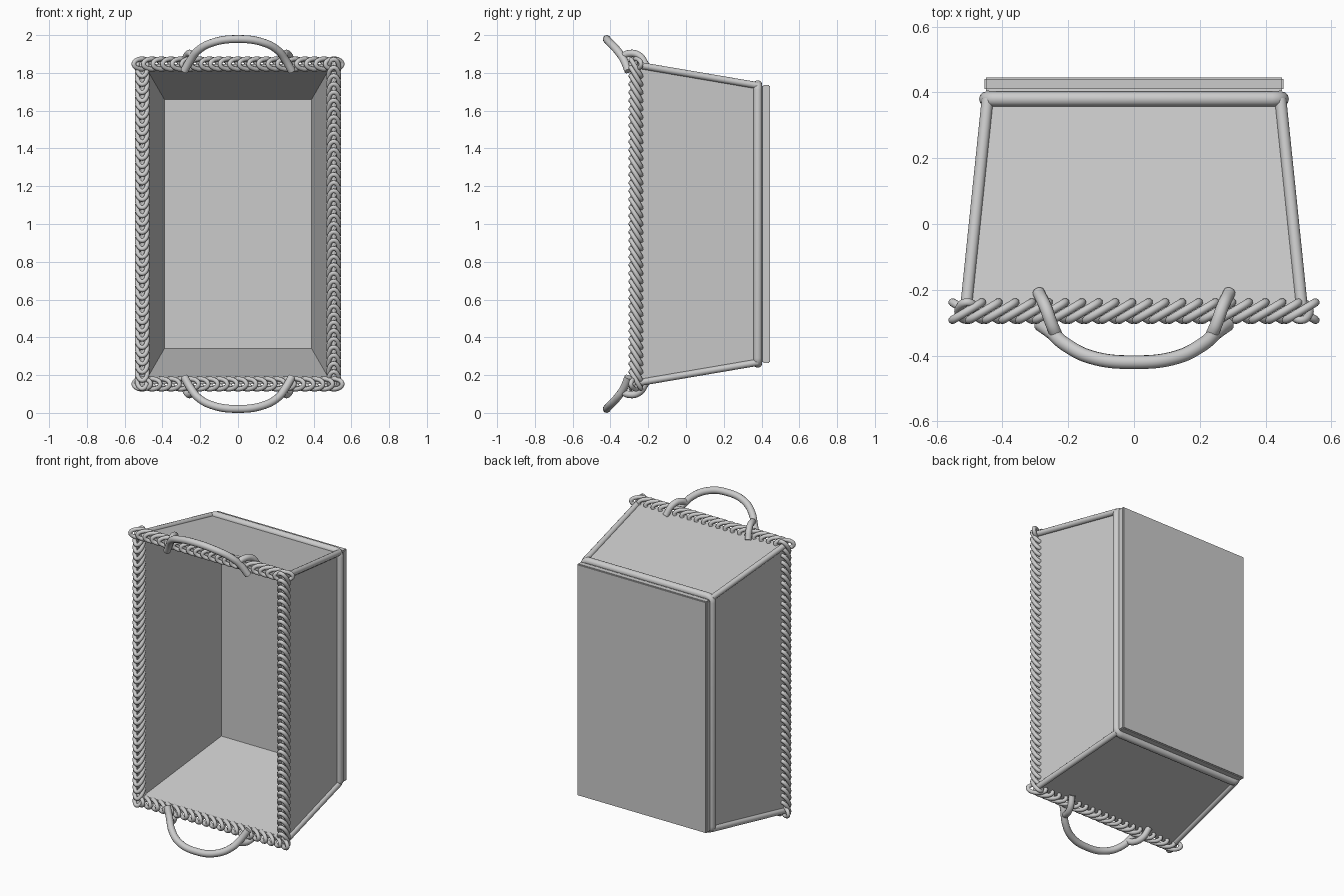
import bpy, bmesh, math
from mathutils import Vector, Matrix

if "Cube" in bpy.data.objects:
    bpy.data.objects.remove(bpy.data.objects["Cube"])

CZ = 1.0  # mid height


def finish(name, bm, angle=40):
    bmesh.ops.recalc_face_normals(bm, faces=bm.faces)
    me = bpy.data.meshes.new(name)
    bm.to_mesh(me)
    bm.free()
    ob = bpy.data.objects.new(name, me)
    bpy.context.collection.objects.link(ob)
    bpy.ops.object.select_all(action='DESELECT')
    ob.select_set(True)
    bpy.context.view_layer.objects.active = ob
    bpy.ops.object.shade_smooth_by_angle(angle=math.radians(angle))
    return ob


def tube(name, pts, r, closed=False, smooth=True):
    cu = bpy.data.curves.new(name, 'CURVE')
    cu.dimensions = '3D'
    cu.bevel_depth = r
    cu.bevel_resolution = 4
    cu.use_fill_caps = True
    cu.resolution_u = 8
    if smooth:
        sp = cu.splines.new('BEZIER')
        sp.bezier_points.add(len(pts) - 1)
        for bp, p in zip(sp.bezier_points, pts):
            bp.co = p
            bp.handle_left_type = bp.handle_right_type = 'AUTO'
    else:
        sp = cu.splines.new('POLY')
        sp.points.add(len(pts) - 1)
        for sp_p, p in zip(sp.points, pts):
            sp_p.co = (*p, 1)
    sp.use_cyclic_u = closed
    ob = bpy.data.objects.new(name, cu)
    bpy.context.collection.objects.link(ob)
    bpy.ops.object.select_all(action='DESELECT')
    ob.select_set(True)
    bpy.context.view_layer.objects.active = ob
    bpy.ops.object.convert(target='MESH')
    bpy.ops.object.shade_smooth_by_angle(angle=math.radians(50))


# tapered open tray: outer back, outer rim, inner rim, inner floor
bm = bmesh.new()
loops = []
for hx, hz, y in ((.44, .73, .41), (.512, .846, -.265), (.478, .812, -.265), (.39, .66, .39)):
    loops.append([bm.verts.new((sx * hx, y, CZ + sz * hz))
                  for sx, sz in ((-1, -1), (1, -1), (1, 1), (-1, 1))])
for a, b in zip(loops, loops[1:]):
    for i in range(4):
        j = (i + 1) % 4
        bm.faces.new((a[i], a[j], b[j], b[i]))
bm.faces.new(loops[0])
bm.faces.new(loops[-1])
finish("tray_body", bm, 30)

# back board
bm = bmesh.new()
bmesh.ops.create_cube(bm, size=1, matrix=Matrix.Translation((0, .425, CZ)) @ Matrix.Diagonal((.91, .04, 1.47, 1)))
bmesh.ops.bevel(bm, geom=bm.edges[:], offset=.005, segments=2, affect='EDGES')
finish("back_board", bm, 50)

# round band around the back edge, with small rounded corners
band = []
for k, (sx, sz) in enumerate(((1, 1), (-1, 1), (-1, -1), (1, -1))):
    for t in range(5):
        a = math.radians(90 * k + 22.5 * t)
        band.append((sx * .418 + .03 * math.cos(a), .38, CZ + sz * .708 + .03 * math.sin(a)))
tube("back_band", band, .023, True, False)

# corner posts
for sx in (-1, 1):
    for sz in (-1, 1):
        tube("corner_post", [(sx * .511, -.26, CZ + sz * .842), (sx * .445, .38, CZ + sz * .733)], .018, smooth=False)


# wrapped rim: slanted elliptical coils along each side
def coils(name, start, end, n):
    start, end = Vector(start), Vector(end)
    along = (end - start).normalized()
    fwd = Vector((0, 1, 0))
    out = along.cross(fwd)
    bm = bmesh.new()
    U, V, r = 24, 8, .0125
    lean = along * .045 + fwd * .027
    normal = lean.cross(out).normalized()
    for k in range(n):
        c = start.lerp(end, k / (n - 1))
        grid = []
        for i in range(U):
            a = 2 * math.pi * i / U
            p = c + lean * math.cos(a) + out * (.027 * math.sin(a))
            tan = (out * (.027 * math.cos(a)) - lean * math.sin(a)).normalized()
            side = tan.cross(normal)
            grid.append([bm.verts.new(p + r * (side * math.cos(b) + normal * math.sin(b)))
                         for b in (2 * math.pi * j / V for j in range(V))])
        for i in range(U):
            for j in range(V):
                g, h, j2 = grid[i], grid[(i + 1) % U], (j + 1) % V
                bm.faces.new((g[j], h[j], h[j2], g[j2]))
    finish(name, bm, 80)


X, Y, Z = .507, -.265, .847
coils("rim_wrap_top", (-X, Y, CZ + Z), (X, Y, CZ + Z), 21)
coils("rim_wrap_right", (X, Y, CZ + Z - .02), (X, Y, CZ - Z + .02), 39)
coils("rim_wrap_bottom", (X, Y, CZ - Z), (-X, Y, CZ - Z), 21)
coils("rim_wrap_left", (-X, Y, CZ - Z + .02), (-X, Y, CZ + Z - .02), 39)

# handles: forked ends straddle the rim
half = [(.13, -.405, .962), (.21, -.365, .92), (.25, -.33, .87), (.285, -.305, .81)]
fork = [(.235, -.34, .885), (.25, -.305, .902), (.27, -.25, .893), (.29, -.208, .835)]
for s, nm in ((1, "top"), (-1, "bottom")):
    arc = [(-x, y, CZ + s * z) for x, y, z in reversed(half)] + [(0, -.42, CZ + s * .979)] \
        + [(x, y, CZ + s * z) for x, y, z in half]
    tube(nm + "_handle", arc, .021)
    for m in (-1, 1):
        tube(nm + "_handle_loop", [(m * x, y, CZ + s * z) for x, y, z in fork], .019)
